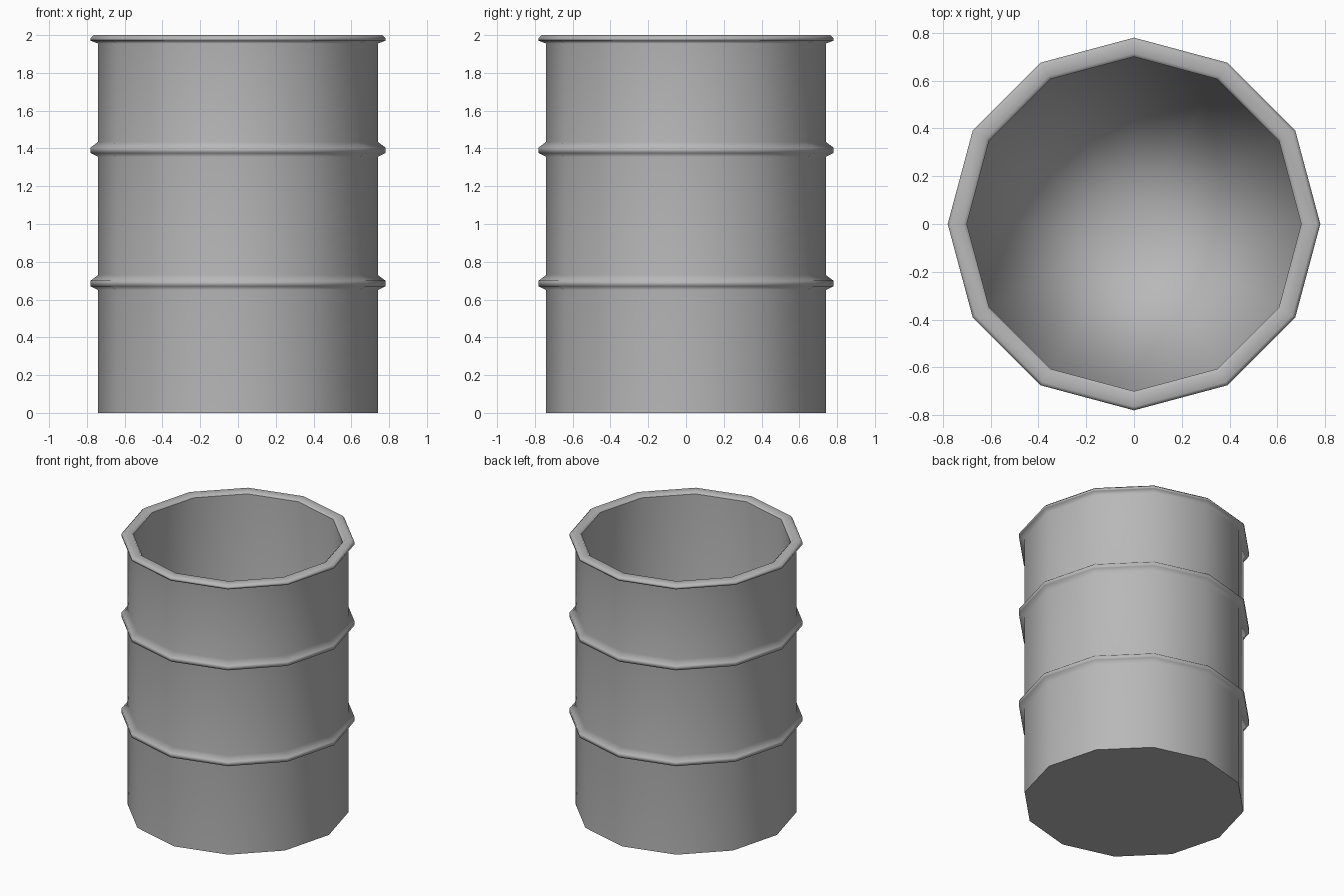
import bpy, bmesh, math

if "Cube" in bpy.data.objects:
    bpy.data.objects.remove(bpy.data.objects["Cube"])

SIDES = 12

# Mid-grey painted metal
metal = bpy.data.materials.new("grey_metal")
metal.diffuse_color = (0.48, 0.48, 0.48, 1)
metal.use_nodes = True
metal.node_tree.nodes["Principled BSDF"].inputs["Base Color"].default_value = metal.diffuse_color


def lathe(name, profile, smooth_angle):
    """Turn an (r, z) profile around z; r = 0 gives a single centre point."""
    bm = bmesh.new()
    rings = []
    for r, z in profile:
        if r == 0:
            rings.append([bm.verts.new((0, 0, z))] * SIDES)
        else:
            rings.append([bm.verts.new((r * math.cos(2 * math.pi * i / SIDES),
                                        r * math.sin(2 * math.pi * i / SIDES), z))
                          for i in range(SIDES)])
    for a, b in zip(rings, rings[1:]):
        for i in range(SIDES):
            j = (i + 1) % SIDES
            bm.faces.new(dict.fromkeys((a[i], a[j], b[j], b[i])))
    mesh = bpy.data.meshes.new(name)
    bm.to_mesh(mesh)
    bm.free()
    mesh.materials.append(metal)
    obj = bpy.data.objects.new(name, mesh)
    bpy.context.collection.objects.link(obj)
    bpy.ops.object.select_all(action='DESELECT')
    obj.select_set(True)
    bpy.context.view_layer.objects.active = obj
    bpy.ops.object.shade_smooth_by_angle(angle=math.radians(smooth_angle))
    # Large walls dominate the shading, so hoops blend into them softly
    mod = obj.modifiers.new("area_normals", 'WEIGHTED_NORMAL')
    mod.mode = 'FACE_AREA'
    mod.keep_sharp = True
    return obj


# Outer shell: flat base, straight wall, two raised hoops and the rolled rim
R, HOOP = 0.74, 0.78
outer = [(0, 0), (R, 0)]
for z in (0.65, 1.355):
    outer += [(R, z), (HOOP, z + 0.02), (HOOP, z + 0.05), (R, z + 0.08)]
outer += [(R, 1.955), (HOOP, 1.97), (HOOP, 1.985), (0.765, 2.0), (0.715, 2.0), (0.70, 1.985)]
lathe("drum_shell", outer, 75)

# Inner lining: wall and floor shaded as one smooth surface
lathe("drum_inside", [(0.70, 1.985), (0.70, 0.04), (0, 0.04)], 120)
